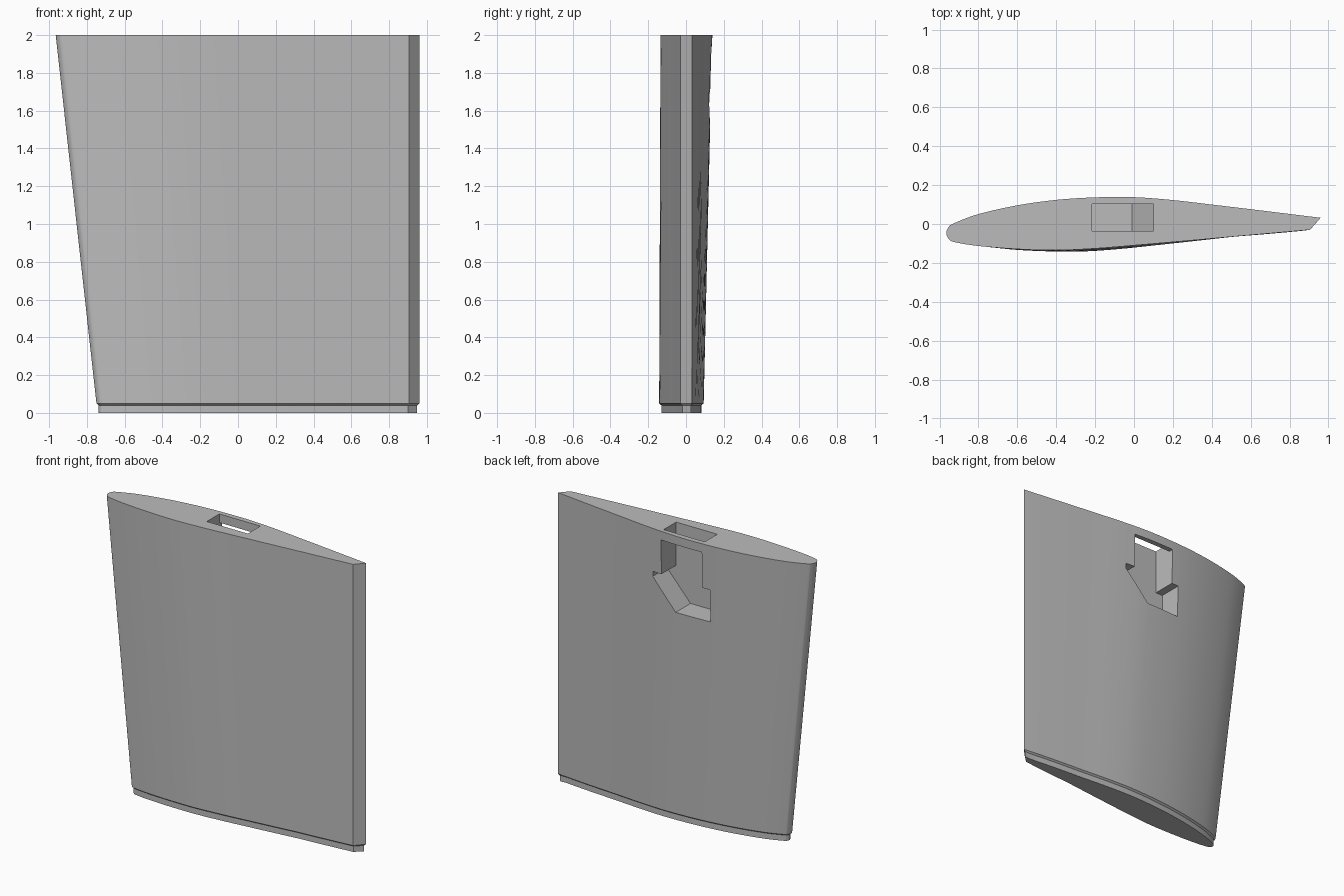
import bpy
import bmesh
from mathutils import Vector

if "Cube" in bpy.data.objects:
    bpy.data.objects.remove(bpy.data.objects["Cube"])

grey = bpy.data.materials.new("light_grey")
grey.use_nodes = True
colour = (0.5, 0.5, 0.5, 1)
grey.diffuse_color = colour
grey.node_tree.nodes["Principled BSDF"].inputs["Base Color"].default_value = colour

# Foil section at the tip: back of the trailing edge, round the nose, to its front
SECTION = [(0.96, 0.032), (0.65, 0.07), (0.4, 0.1), (0.2, 0.123), (0, 0.138),
           (-0.2, 0.137), (-0.4, 0.124), (-0.6, 0.096), (-0.8, 0.051),
           (-0.93, 0.002), (-0.955, -0.018), (-0.965, -0.047), (-0.953, -0.077),
           (-0.92, -0.094), (-0.8, -0.113), (-0.6, -0.129), (-0.4, -0.135),
           (-0.2, -0.126), (0, -0.11), (0.3, -0.084), (0.6, -0.057), (0.905, -0.03)]


def smooth_curve(points, steps=5):
    """Catmull-Rom curve through the points."""
    p = [Vector(q) for q in points]
    p = [2 * p[0] - p[1]] + p + [2 * p[-1] - p[-2]]
    out = []
    for a, b, c, d in zip(p, p[1:], p[2:], p[3:]):
        for i in range(steps):
            t = i / steps
            out.append(b + (c - a) * t / 2
                       + (2 * a - 5 * b + 4 * c - d) * t * t / 2
                       + (3 * b - a - 3 * c + d) * t ** 3 / 2)
    return out + [p[-2]]


def root_point(p):
    """Shrink and twist a tip point to the root section."""
    d = 0.96 - p.x
    thin = 1 - 0.18 * min(1, d / 0.5)
    x = 0.96 - max(d * 0.888, min(d, 0.055))
    return Vector((x, 0.03 + (p.y - 0.03) * thin - 0.026 * d))


def inset(ring, amount):
    out = []
    for i, p in enumerate(ring):
        before = (p - ring[i - 1]).normalized()
        after = (ring[(i + 1) % len(ring)] - p).normalized()
        tangent = (before + after).normalized()
        out.append(p + Vector((-tangent.y, tangent.x)) * amount)
    return out


def loft(name, rings):
    """Join closed rings of 3D points and cap both ends."""
    bm = bmesh.new()
    loops = [[bm.verts.new(p) for p in ring] for ring in rings]
    n = len(loops[0])
    for low, high in zip(loops, loops[1:]):
        for i in range(n):
            j = (i + 1) % n
            bm.faces.new((low[i], low[j], high[j], high[i]))
    bm.faces.new(loops[0][::-1])
    bm.faces.new(loops[-1])
    bmesh.ops.recalc_face_normals(bm, faces=bm.faces)
    mesh = bpy.data.meshes.new(name)
    bm.to_mesh(mesh)
    bm.free()
    mesh.materials.append(grey)
    obj = bpy.data.objects.new(name, mesh)
    bpy.context.collection.objects.link(obj)
    return obj


def at_height(ring, z):
    return [(p.x, p.y, z) for p in ring]


# Tapered blade with a stepped foot
tip = smooth_curve(SECTION)
root = [root_point(p) for p in tip]
foot = inset(root, 0.012)
blade = loft("foil_blade", [at_height(foot, 0), at_height(foot, 0.04),
                            at_height(root, 0.05), at_height(tip, 2)])

# Pocket open to the back, with a wider lower part and a sloped side
POCKET = [(-0.215, 1.94), (0.1, 1.94), (0.1, 1.7), (0.17, 1.7), (0.17, 1.665),
          (-0.01, 1.465), (-0.27, 1.465), (-0.27, 1.69), (-0.215, 1.69)]
pocket = loft("pocket_cutter", [[(x, y, z) for x, z in POCKET] for y in (-0.035, 0.3)])

# Slot from the tip down into the pocket
SLOT = [(-0.215, -0.035), (0.1, -0.035), (0.1, 0.102), (-0.215, 0.102)]
slot = loft("slot_cutter", [[(x, y, z) for x, y in SLOT] for z in (1.8, 2.1)])

bpy.ops.object.select_all(action='DESELECT')
bpy.context.view_layer.objects.active = blade
blade.select_set(True)
for cutter in (pocket, slot):
    mod = blade.modifiers.new("cut", 'BOOLEAN')
    mod.operation = 'DIFFERENCE'
    mod.solver = 'EXACT'
    mod.object = cutter
    bpy.ops.object.modifier_apply(modifier=mod.name)
    bpy.data.objects.remove(cutter)
bpy.ops.object.shade_smooth_by_angle(angle=0.5)
